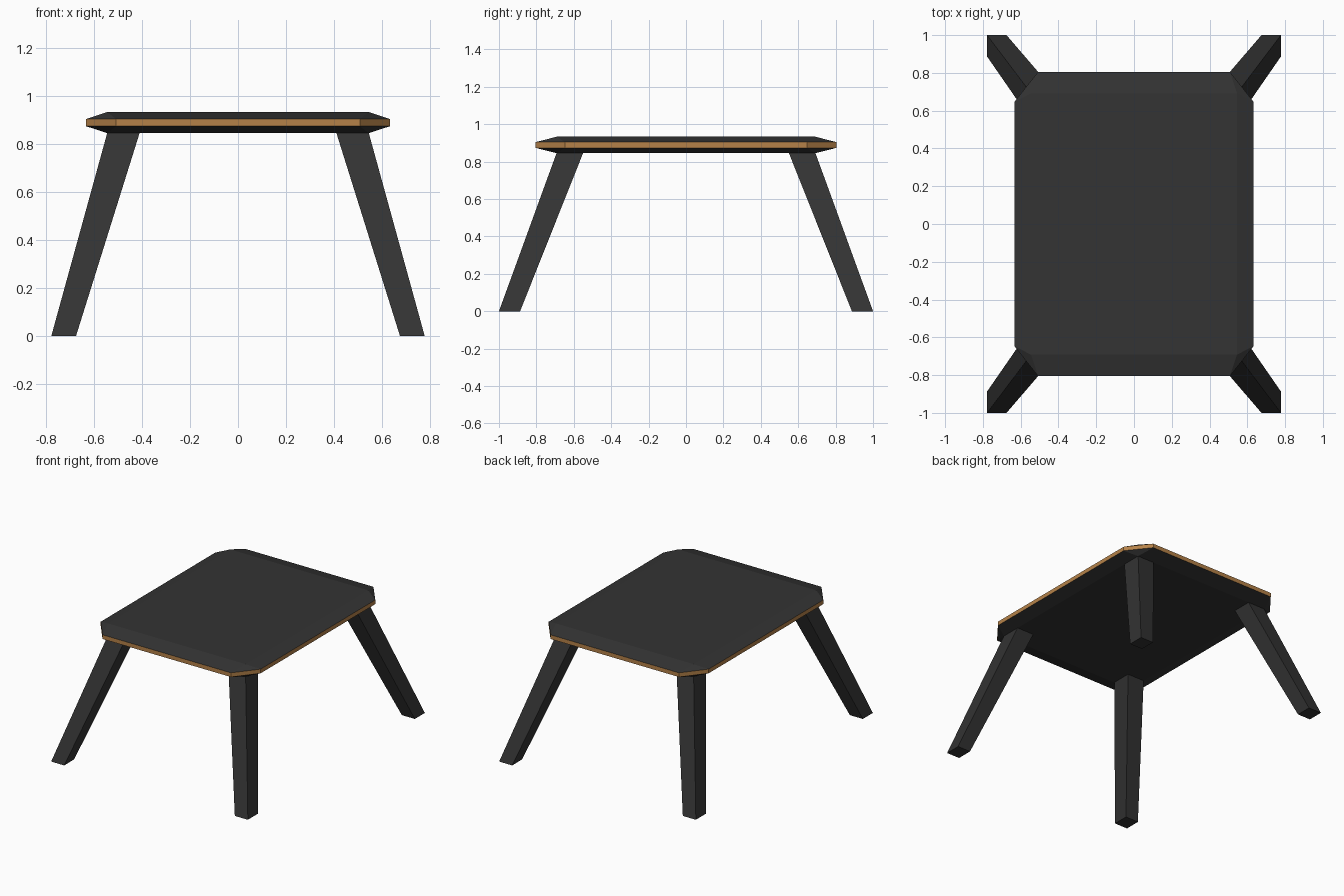
import bpy, bmesh

if "Cube" in bpy.data.objects:
    bpy.data.objects.remove(bpy.data.objects["Cube"])


def material(name, rgb):
    m = bpy.data.materials.new(name)
    m.diffuse_color = (*rgb, 1)
    m.use_nodes = True
    m.node_tree.nodes["Principled BSDF"].inputs["Base Color"].default_value = m.diffuse_color
    return m


black = material("black paint", (0.033, 0.033, 0.033))
wood = material("wood edge", (0.46, 0.222, 0.066))


def make_object(name, bm, mats):
    bmesh.ops.recalc_face_normals(bm, faces=bm.faces[:])
    me = bpy.data.meshes.new(name)
    bm.to_mesh(me)
    bm.free()
    for m in mats:
        me.materials.append(m)
    ob = bpy.data.objects.new(name, me)
    bpy.context.collection.objects.link(ob)
    return ob


# Tabletop: octagonal wooden edge band, sloping to a rectangle above and below
X, Y = 0.633, 0.805      # outer edge
CX, CY = 0.508, 0.647    # start of the cut corners
IX, IY = 0.545, 0.692    # flat top and bottom rectangle
bm = bmesh.new()
octagon = []
rectangle = []
for sx, sy in ((1, 1), (-1, 1), (-1, -1), (1, -1)):
    pair = [(sx * X, sy * CY), (sx * CX, sy * Y)]
    octagon += pair if sx * sy > 0 else pair[::-1]
    rectangle.append((sx * IX, sy * IY))
bands = {}
for side, z_band, z_flat in (("low", 0.874, 0.845), ("high", 0.904, 0.933)):
    o = [bm.verts.new((x, y, z_band)) for x, y in octagon]
    r = [bm.verts.new((x, y, z_flat)) for x, y in rectangle]
    bm.faces.new(r)
    for i in range(4):
        j = (i + 1) % 4
        bm.faces.new((o[2 * i], o[2 * i + 1], r[i]))
        bm.faces.new((o[2 * i + 1], o[2 * j], r[j], r[i]))
    bands[side] = o
for i in range(8):
    j = (i + 1) % 8
    f = bm.faces.new((bands["low"][i], bands["low"][j], bands["high"][j], bands["high"][i]))
    f.material_index = 1
make_object("tabletop", bm, [black, wood])

# Splayed, tapering legs, mirrored to the four corners
for sy, end in ((-1, "front"), (1, "back")):
    for sx, side in ((-1, "left"), (1, "right")):
        bm = bmesh.new()
        rings = []
        for x0, x1, y0, y1, z in ((0.675, 0.778, 0.887, 1.0, 0), (0.41, IX, 0.55, IY, 0.846)):
            corners = ((x0, y0), (x1, y0), (x1, y1), (x0, y1))
            rings.append([bm.verts.new((sx * x, sy * y, z)) for x, y in corners])
            bm.faces.new(rings[-1])
        a, b = rings
        for i in range(4):
            j = (i + 1) % 4
            bm.faces.new((a[i], a[j], b[j], b[i]))
        make_object(f"{end}_{side}_leg", bm, [black])
